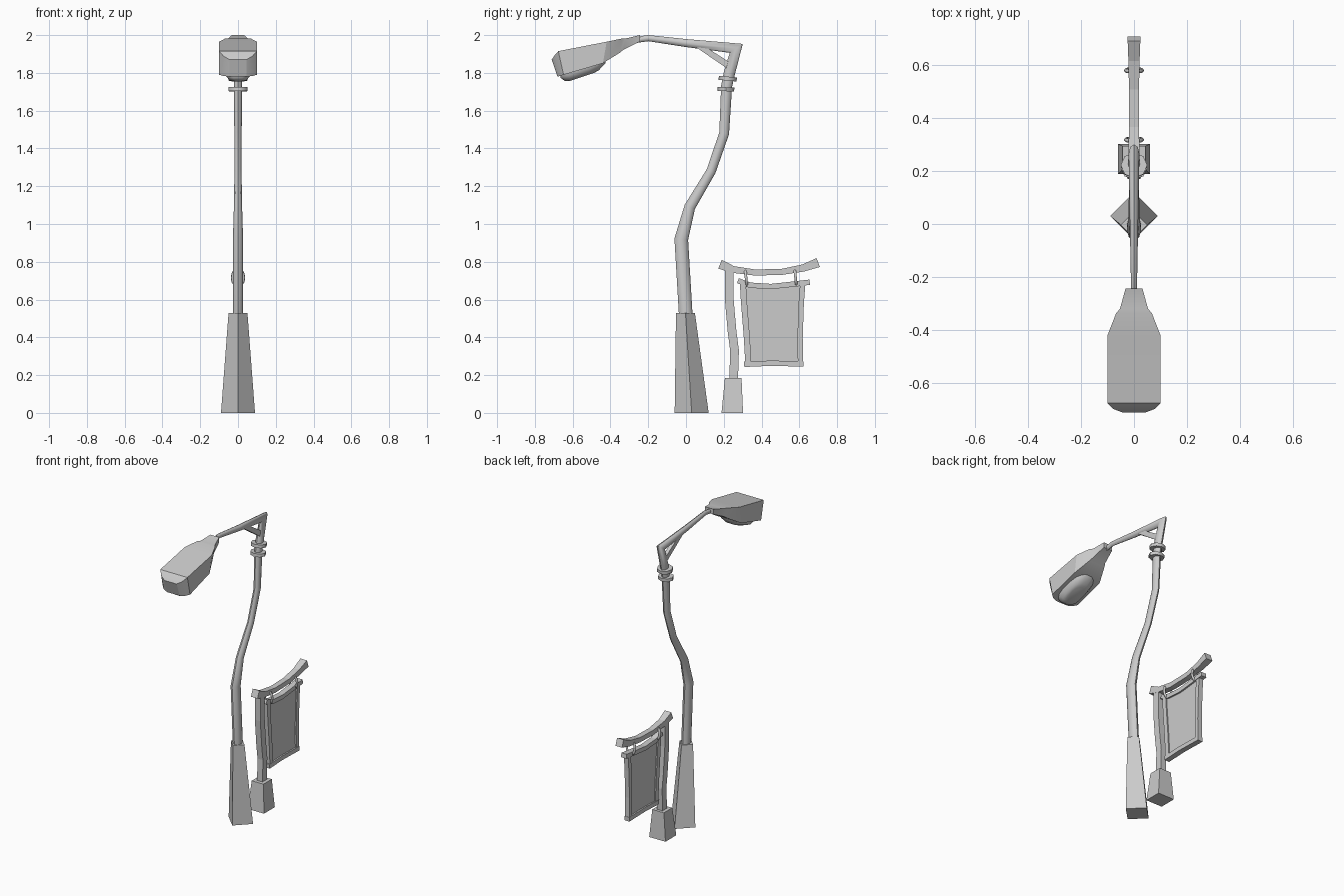
import bpy, bmesh, math
from mathutils import Vector

if "Cube" in bpy.data.objects:
    bpy.data.objects.remove(bpy.data.objects["Cube"])


def loft(name, rings, smooth=None):
    """Skin a list of equal-length vertex rings and cap both ends."""
    bm = bmesh.new()
    vs = [[bm.verts.new(p) for p in r] for r in rings]
    n = len(rings[0])
    for a, b in zip(vs, vs[1:]):
        for i in range(n):
            j = (i + 1) % n
            bm.faces.new((a[i], a[j], b[j], b[i]))
    bm.faces.new(vs[0])
    bm.faces.new(vs[-1])
    bmesh.ops.recalc_face_normals(bm, faces=bm.faces)
    me = bpy.data.meshes.new(name)
    bm.to_mesh(me)
    bm.free()
    if smooth:
        me.shade_smooth()
        me.set_sharp_from_angle(angle=math.radians(smooth))
    ob = bpy.data.objects.new(name, me)
    bpy.context.collection.objects.link(ob)
    return ob


def sweep(name, path, sides=4, smooth=None):
    """Mitred sweep in the YZ plane; path items: (y, z, in-plane half size, x half size)."""
    pts = [Vector((0, p[0], p[1])) for p in path]
    k = math.sqrt(2) if sides == 4 else 1
    rings = []
    for i, p in enumerate(pts):
        t1 = (p - pts[max(i - 1, 0)]).normalized() if i else (pts[1] - p).normalized()
        t2 = (pts[i + 1] - p).normalized() if i + 1 < len(pts) else t1
        t = (t1 + t2).normalized()
        m = Vector((0, t.z, -t.y)) / max(t.dot(t1), 0.3)
        ring = []
        for s in range(sides):
            a = 2 * math.pi * (s + 0.5 * (sides == 4)) / sides
            ring.append(p + m * (k * path[i][2] * math.cos(a))
                        + Vector((k * path[i][3] * math.sin(a), 0, 0)))
        rings.append(ring)
    return loft(name, rings, smooth)


def prism(name, pts, half):
    """Extrude a YZ outline symmetrically along x."""
    return loft(name, [[(x, y, z) for y, z in pts] for x in (-half, half)])


def bar(name, pts, half, hx):
    return sweep(name, [(y, z, half, hx) for y, z in pts])


# lamp post foot: square turned 45 degrees, leaning as it tapers
loft("post_foot", [[(r, c, z), (0, c + r, z), (-r, c, z), (0, c - r, z)]
                   for c, r, z in ((0.03, 0.09, 0), (-0.003, 0.05, 0.53))])

# crooked post and overhanging arm in one mitred tube
tube = [(-0.002, 0.50, 0.036), (-0.002, 0.53, 0.036), (-0.025, 0.92, 0.036),
        (0.02, 1.09, 0.029), (0.133, 1.28, 0.025), (0.202, 1.48, 0.026),
        (0.215, 1.73, 0.029), (0.230, 1.80, 0.030), (0.266, 1.93, 0.027),
        (0.0, 1.958, 0.021), (-0.2, 1.984, 0.016), (-0.26, 1.975, 0.016)]
sweep("post_and_arm", [(y, z, r, r * 0.75) for y, z, r in tube], 8, 50)

# two collars below the arm
sweep("lower_collar", [(0.211, 1.703, 0.044, 0.05), (0.212, 1.724, 0.044, 0.05)], 8, 50)
sweep("upper_collar", [(0.222, 1.780, 0.048, 0.05), (0.220, 1.759, 0.048, 0.05)], 8, 50)

# diagonal brace
prism("arm_brace", [(0.04, 1.945), (0.10, 1.94), (0.225, 1.86), (0.215, 1.825)], 0.012)

# lamp head: top y, z, bottom y, z, top half width, bottom half width
head = [(-0.244, 2.0, -0.244, 1.966, 0.032, 0.032),
        (-0.320, 1.982, -0.332, 1.922, 0.053, 0.05),
        (-0.338, 1.982, -0.350, 1.907, 0.068, 0.06),
        (-0.420, 1.965, -0.440, 1.851, 0.1, 0.098),
        (-0.676, 1.915, -0.648, 1.790, 0.1, 0.1),
        (-0.698, 1.890, -0.668, 1.784, 0.078, 0.078),
        (-0.711, 1.870, -0.680, 1.780, 0.045, 0.045)]
loft("lamp_head", [[(-a, y1, z1), (a, y1, z1), (b, y2, z2), (-b, y2, z2)]
                   for y1, z1, y2, z2, a, b in head], 25)

# rounded lens under the head: centre y, z, slope, half length, half width
lens = [(-0.545, 1.83, 0.123, 0.075), (-0.545, 1.812, 0.120, 0.073),
        (-0.550, 1.785, 0.090, 0.056), (-0.552, 1.778, 0.066, 0.04)]
rings = []
for cy, cz, ly, lx in lens:
    ring = []
    for i in range(16):
        a = 2 * math.pi * (i + 0.5) / 16
        c, s = math.cos(a), math.sin(a)
        dy = ly * math.copysign(abs(c) ** 0.7, c)
        ring.append((lx * math.copysign(abs(s) ** 0.7, s), cy + dy, cz + dy * 0.33))
    rings.append(ring)
loft("lamp_lens", rings, 60)

# sign post foot
loft("sign_foot", [[(sx * h, c + sy * h2, z) for sx, sy in ((1, 1), (-1, 1), (-1, -1), (1, -1))]
                   for c, h, h2, z in ((0.245, 0.06, 0.057, 0), (0.25, 0.043, 0.044, 0.185))])

# bent sign post and sagging beam
bar("sign_post", [(0.252, 0.17), (0.257, 0.33), (0.244, 0.43), (0.229, 0.60), (0.229, 0.76)],
    0.023, 0.02)
sweep("sign_beam", [(0.180, 0.787, 0.025, 0.024), (0.25, 0.759, 0.018, 0.021),
                    (0.366, 0.743, 0.016, 0.019), (0.51, 0.747, 0.016, 0.019),
                    (0.62, 0.767, 0.019, 0.021), (0.70, 0.796, 0.025, 0.024)])

# hanging board: panel plus four warped frame bars
prism("sign_panel", [(0.30, 0.67), (0.45, 0.665), (0.61, 0.675), (0.603, 0.40),
                     (0.605, 0.26), (0.33, 0.26), (0.32, 0.40)], 0.008)
bar("frame_top", [(0.275, 0.70), (0.34, 0.676), (0.45, 0.669), (0.59, 0.684), (0.655, 0.692)],
    0.014, 0.019)
bar("frame_bottom", [(0.308, 0.257), (0.45, 0.263), (0.622, 0.259)], 0.014, 0.018)
bar("frame_left", [(0.301, 0.69), (0.306, 0.60), (0.322, 0.40), (0.330, 0.26)], 0.016, 0.016)
bar("frame_right", [(0.618, 0.685), (0.610, 0.58), (0.604, 0.40), (0.606, 0.26)], 0.014, 0.016)

# oval rings hanging the board from the beam
for i, y in enumerate((0.318, 0.580)):
    bpy.ops.mesh.primitive_torus_add(major_segments=14, minor_segments=6, major_radius=0.03,
                                     minor_radius=0.008, location=(0, y, 0.715 + 0.002 * i))
    ring = bpy.context.object
    ring.name = f"hanging_ring_{i + 1}"
    ring.rotation_euler.x = math.radians(96)
    ring.scale.y = 1.35
    ring.data.shade_smooth()
